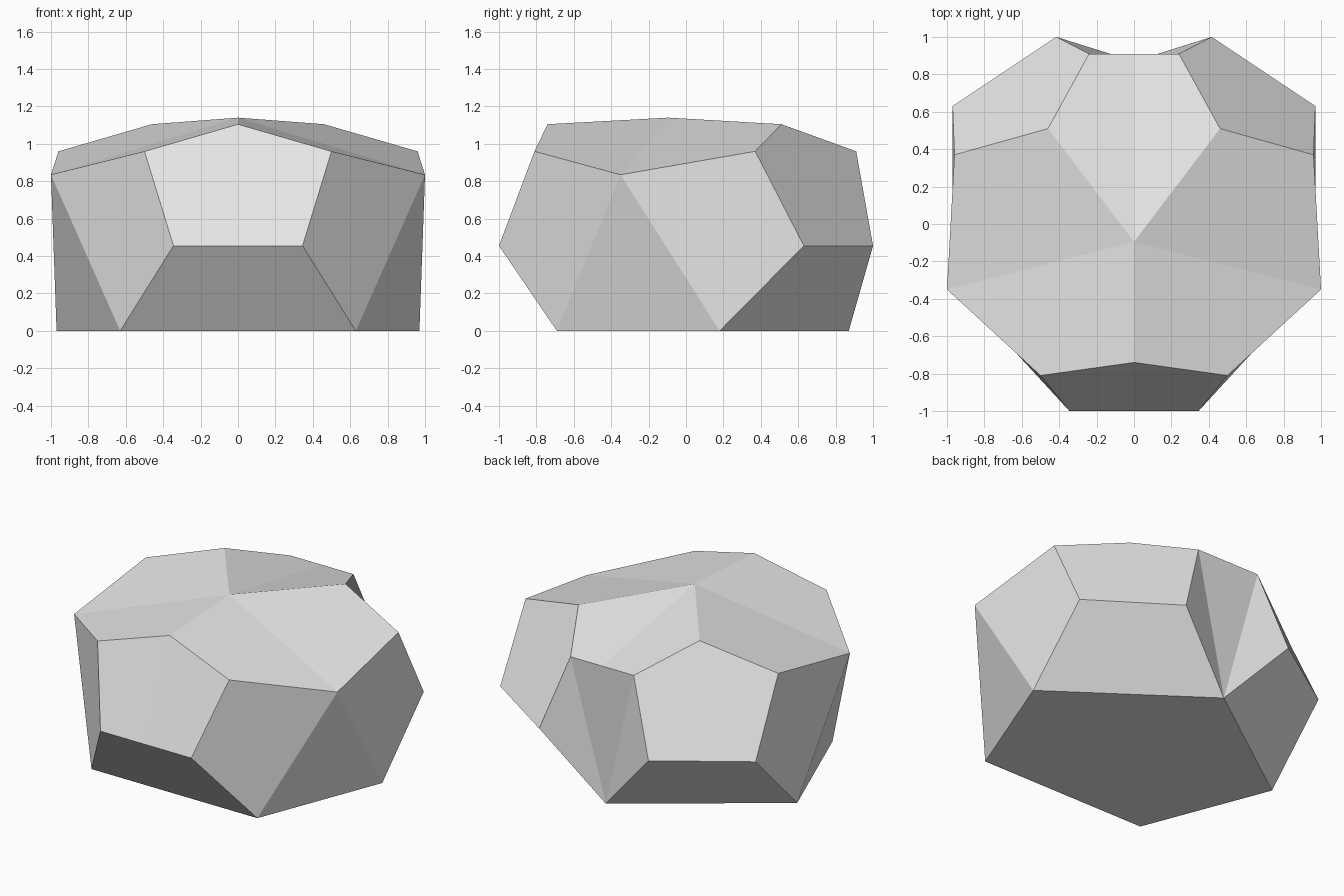
import bpy, bmesh

if "Cube" in bpy.data.objects:
    bpy.data.objects.remove(bpy.data.objects["Cube"])

# Faceted stone: right half built ring by ring, then mirrored across x = 0
rings = {
    "base":  [(0, -.69, 0), (.63, -.69, 0), (.97, .18, 0), (0, .87, 0)],
    "waist": [(0, -1, .455), (.345, -1, .455), (.97, .63, .455), (.415, 1, .455)],
    "upper": [(.5, -.81, .96), (1, -.35, .835), (.96, .37, .96), (.24, .91, .96), (0, .91, .96)],
    "crown": [(0, -.74, 1.105), (0, -.095, 1.14), (.46, .51, 1.105)],
}

bm = bmesh.new()
b, w, u, c = ([bm.verts.new(p) for p in pts] for pts in rings.values())

for face in (
    b[::-1],                              # underside
    (b[0], b[1], w[1], w[0]),             # front lower slope
    (w[0], w[1], u[0], c[0]),             # front pentagon
    (b[1], u[1], u[0], w[1]),             # front corner
    (b[1], b[2], u[1]),                   # side triangle
    (b[2], w[2], u[2], u[1]),             # side facet
    (b[2], b[3], w[3], w[2]),             # back lower slope
    (w[2], w[3], u[3], c[2], u[2]),       # back corner pentagon
    (b[3], u[3], w[3]),                   # recessed back, outer
    (b[3], u[4], u[3]),                   # recessed back, middle
    (c[0], u[0], u[1], c[1]),             # top front
    (c[1], u[1], u[2], c[2]),             # top side
    (c[1], c[2], u[3], u[4]),             # top back
):
    bm.faces.new(face)
bmesh.ops.recalc_face_normals(bm, faces=bm.faces)

# Mirror the half and weld the seam
geom = bm.verts[:] + bm.edges[:] + bm.faces[:]
bmesh.ops.mirror(bm, geom=geom, axis='X', merge_dist=.001)
bmesh.ops.remove_doubles(bm, verts=bm.verts, dist=.001)
bmesh.ops.recalc_face_normals(bm, faces=bm.faces)

# Join coplanar halves along the seam
bmesh.ops.dissolve_limit(bm, angle_limit=.002, verts=bm.verts, edges=bm.edges)

mesh = bpy.data.meshes.new("faceted_stone")
bm.to_mesh(mesh)
bm.free()
stone = bpy.data.objects.new("faceted_stone", mesh)
bpy.context.collection.objects.link(stone)

# Plain grey
grey = bpy.data.materials.new("light_grey")
grey.diffuse_color = (.8, .8, .8, 1)
grey.use_nodes = True
grey.node_tree.nodes["Principled BSDF"].inputs["Base Color"].default_value = grey.diffuse_color
mesh.materials.append(grey)
